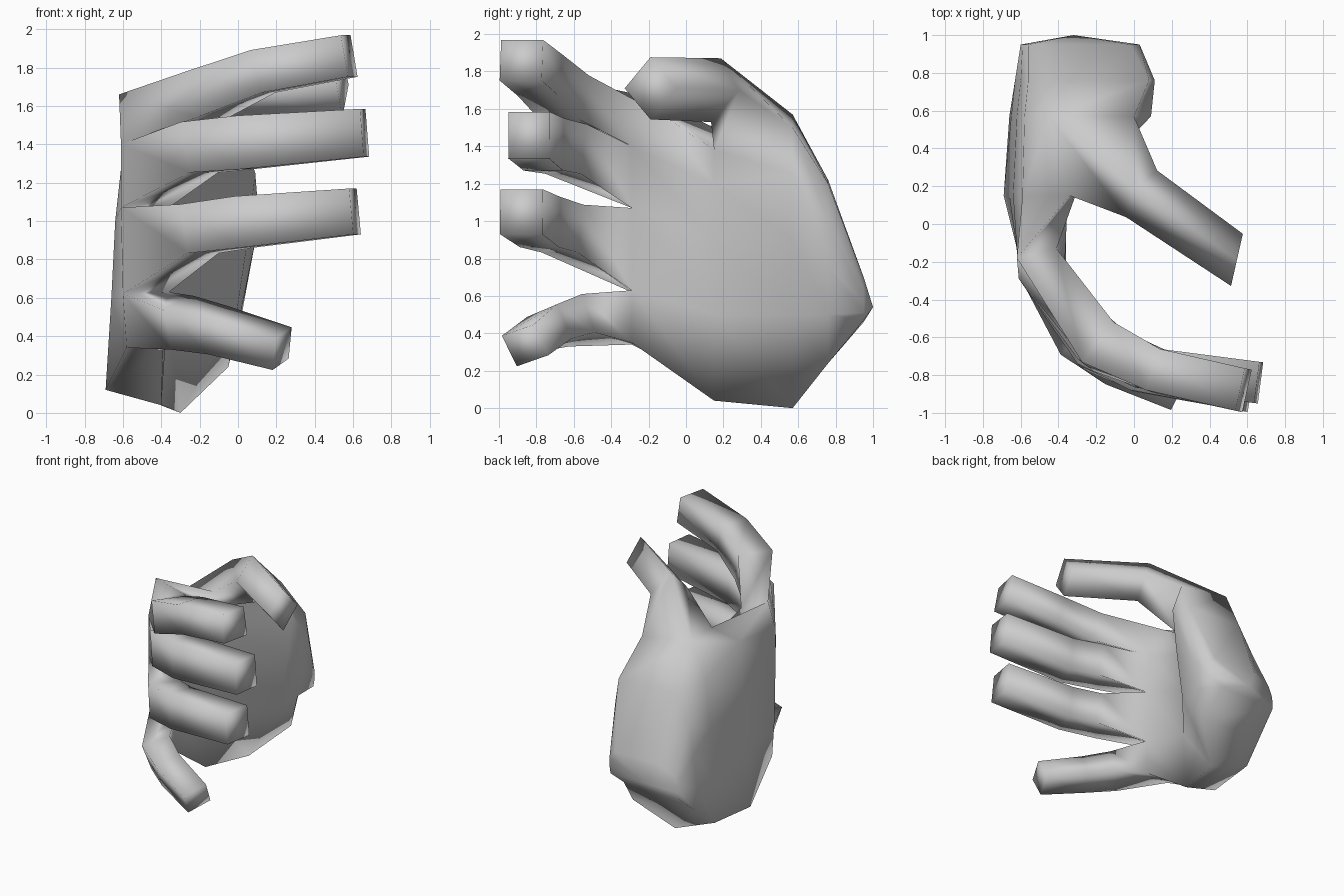
import bpy
import bmesh
from math import cos, sin, radians
from mathutils import Vector

if "Cube" in bpy.data.objects:
    bpy.data.objects.remove(bpy.data.objects["Cube"])

bm = bmesh.new()


def bridge(a, b, skip=()):
    """Join two equal loops of vertices with quads."""
    n = len(a)
    for i in range(n):
        if i not in skip:
            j = (i + 1) % n
            bm.faces.new((a[i], a[j], b[j], b[i]))


def grow_digit(base, stations, roll=0, end=None):
    """Grow a four-sided digit from an open quad of the palm.
    Each station is x, y, z, width, height."""
    root = sum((v.co for v in base), Vector()) / 4
    pts = [root] + [Vector(s[:3]) for s in stations]
    c, s = cos(radians(roll)), sin(radians(roll))
    loop = base
    for i, (w, h) in enumerate((st[3:] for st in stations), 1):
        t = (pts[i] - pts[i - 1]).normalized()
        if i + 1 < len(pts):
            t = (t + (pts[i + 1] - pts[i]).normalized()).normalized()
        elif end:
            t = Vector(end).normalized()
        side = t.cross(Vector((0, 0, 1))).normalized()
        up = side.cross(t)
        ring = [bm.verts.new(pts[i] + side * (u * c - v * s) * w + up * (u * s + v * c) * h)
                for u, v in ((.5, -.5), (-.5, -.5), (-.5, .5), (.5, .5))]
        bridge(loop, ring)
        loop = ring
    bm.faces.new(loop)


# Palm: (x, z) sections from knuckles to heel; up the back, then down the inside
sections = {
    -.29: [(-.58, .34), (-.60, .62), (-.61, 1.07), (-.61, 1.40), (-.62, 1.66),
           (-.41, 1.57), (-.37, 1.40), (-.36, 1.07), (-.36, .63), (-.39, .35)],
    .15: [(-.69, .12), (-.66, .60), (-.64, 1.0), (-.59, 1.45), (-.34, 1.50),
          (-.31, 1.38), (-.35, 1.20), (-.36, .90), (-.37, .50), (-.40, .04)],
    .57: [(-.66, .14), (-.65, .50), (-.62, .90), (-.58, 1.30), (-.45, 1.57),
          (.00, 1.50), (.09, 1.25), (.05, .90), (-.01, .50), (-.30, .00)],
    .76: [(-.63, .30), (-.63, .50), (-.60, .75), (-.56, 1.0), (-.42, 1.22),
          (.08, 1.20), (.11, 1.0), (.06, .75), (.01, .50), (-.05, .24)],
    .95: [(-.60, .46), (-.60, .51), (-.59, .57), (-.56, .64), (-.42, .70),
          (-.02, .70), (.03, .64), (.03, .57), (.02, .51), (-.10, .47)],
}
rings = [[bm.verts.new((x, y, z)) for x, z in ring] for y, ring in sections.items()]
front = rings[0]
front[4].co.y = -.18   # index knuckle and its web sit further back
front[5].co.y = -.13
for k in range(len(rings) - 1):
    bridge(rings[k], rings[k + 1], skip=(4,) if k == 1 else ())  # gap for the thumb
heel = bm.verts.new((-.32, 1.0, .54))
for a, b in zip(rings[-1], rings[-1][1:] + rings[-1][:1]):
    bm.faces.new((a, b, heel))

# Fingers: little, ring, middle, index, each from its own knuckle quad
fingers = [
    ([(-.29, -.59, .47, .22, .22), (-.10, -.73, .43, .20, .20), (.23, -.86, .335, .20, .18)], -20),
    ([(-.20, -.66, .96, .25, .26), (.03, -.78, .995, .22, .27), (.61, -.88, 1.05, .23, .24)], 0),
    ([(-.20, -.64, 1.385, .24, .27), (.04, -.76, 1.41, .22, .28), (.66, -.84, 1.46, .22, .25)], 0),
    ([(-.16, -.65, 1.66, .27, .25), (.13, -.78, 1.78, .23, .23), (.58, -.88, 1.86, .23, .22)], 0),
]
for k, (stations, roll) in enumerate(fingers):
    grow_digit([front[k], front[9 - k], front[8 - k], front[k + 1]], stations, roll)

# Thumb: diamond section rising from the top of the palm
grow_digit([rings[1][4], rings[1][5], rings[2][5], rings[2][4]],
           [(.04, .16, 1.70, .21, .25), (.545, -.19, 1.71, .20, .235)],
           roll=45, end=(.97, -.22, 0))

# One continuous smooth-shaded hand
bmesh.ops.recalc_face_normals(bm, faces=bm.faces)
for f in bm.faces:
    f.smooth = True
mesh = bpy.data.meshes.new("hand")
bm.to_mesh(mesh)
bm.free()
hand = bpy.data.objects.new("hand", mesh)
bpy.context.collection.objects.link(hand)
